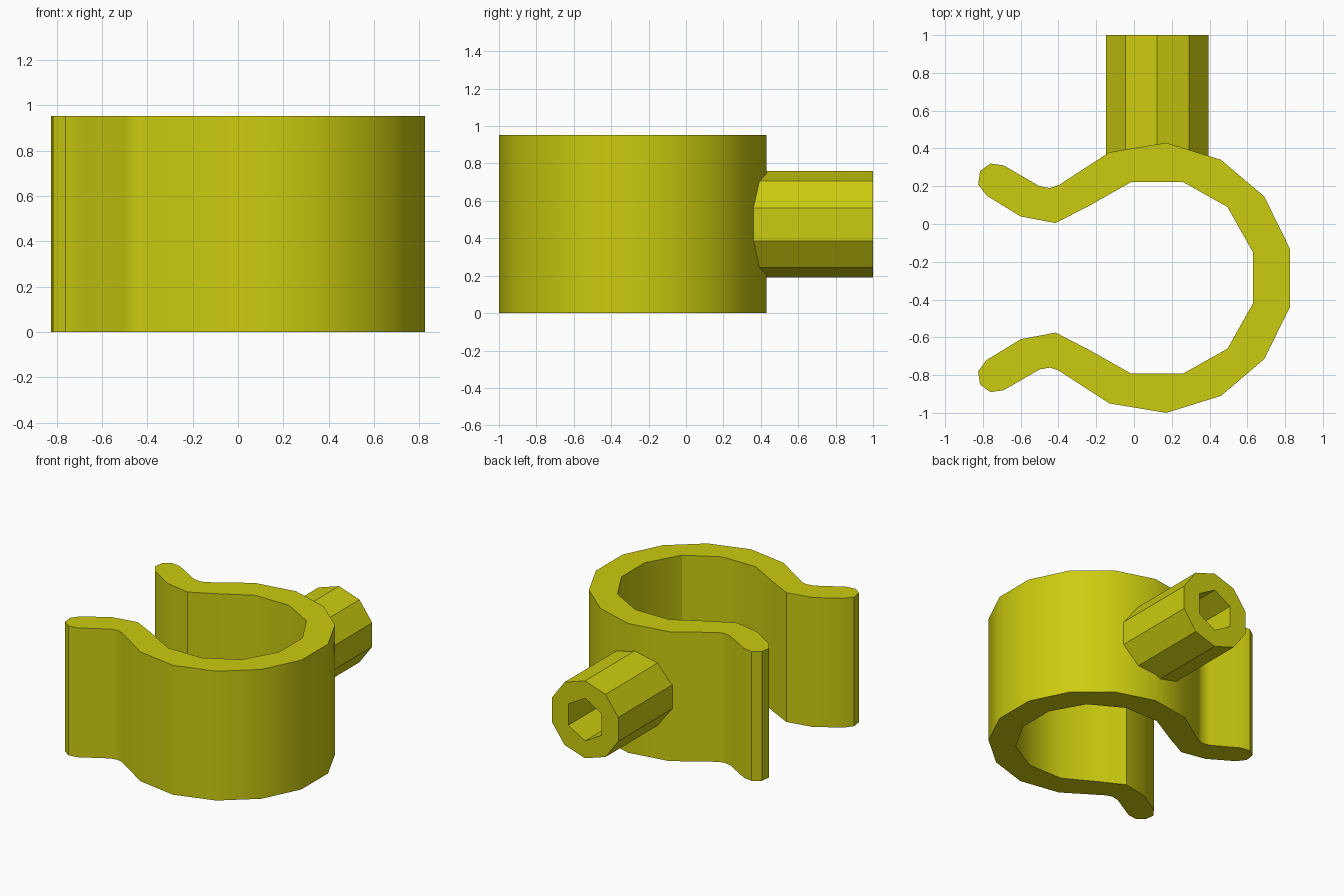
import bpy, bmesh, math
from mathutils import Vector

cube = bpy.data.objects.get("Cube")
if cube:
    bpy.data.objects.remove(cube, do_unlink=True)

COLOUR = (0.60, 0.60, 0.005, 1.0)
yellow = bpy.data.materials.new("yellow plastic")
yellow.diffuse_color = COLOUR
yellow.use_nodes = True
yellow.node_tree.nodes["Principled BSDF"].inputs["Base Color"].default_value = COLOUR


def extrude_loops(name, loops, offset):
    """Fill the area between closed loops of points and extrude it by offset."""
    bm = bmesh.new()
    edges = []
    for loop in loops:
        verts = [bm.verts.new(p) for p in loop]
        edges += [bm.edges.new((v, verts[i - 1])) for i, v in enumerate(verts)]
    if len(loops) == 1:
        bm.faces.new(list(bm.verts))
    else:
        bmesh.ops.triangle_fill(bm, edges=edges, use_beauty=True)
    result = bmesh.ops.extrude_face_region(bm, geom=list(bm.faces), use_keep_orig=True)
    moved = [g for g in result["geom"] if isinstance(g, bmesh.types.BMVert)]
    bmesh.ops.translate(bm, verts=moved, vec=Vector(offset))
    bmesh.ops.recalc_face_normals(bm, faces=list(bm.faces))
    mesh = bpy.data.meshes.new(name)
    bm.to_mesh(mesh)
    bm.free()
    mesh.materials.append(yellow)
    obj = bpy.data.objects.new(name, mesh)
    bpy.context.collection.objects.link(obj)
    bpy.ops.object.select_all(action="DESELECT")
    obj.select_set(True)
    bpy.context.view_layer.objects.active = obj
    bpy.ops.object.shade_smooth_by_angle(angle=math.radians(30))
    return obj


# Spring clip: half of the C-shaped profile, mirrored across its middle line
half = [
    # outer side, from the round back to the flared tip
    (0.825, -0.13), (0.69, 0.145), (0.46, 0.34), (0.17, 0.43), (-0.13, 0.38),
    (-0.40, 0.205), (-0.445, 0.19), (-0.50, 0.20), (-0.69, 0.31), (-0.76, 0.32),
    (-0.815, 0.28), (-0.825, 0.21),
    # inner side, from the tip back round
    (-0.78, 0.15), (-0.60, 0.04), (-0.415, 0.005), (-0.24, 0.095), (-0.015, 0.222),
    (0.26, 0.222), (0.495, 0.09), (0.63, -0.15),
]
profile = half + [(x, -0.57 - y) for x, y in reversed(half)]
extrude_loops("clip_ring", [[(x, y, 0) for x, y in profile]], (0, 0, 0.953))


# Tube socket: ten-sided outside, six-sided bore ending at the clip wall
def ring(sides, radius, y):
    return [(0.123 + radius * math.sin(math.tau * i / sides), y,
             0.475 + radius * math.cos(math.tau * i / sides)) for i in range(sides)]


extrude_loops("tube_socket", [ring(10, 0.285, 0.30), ring(6, 0.157, 0.30)], (0, 0.70, 0))
